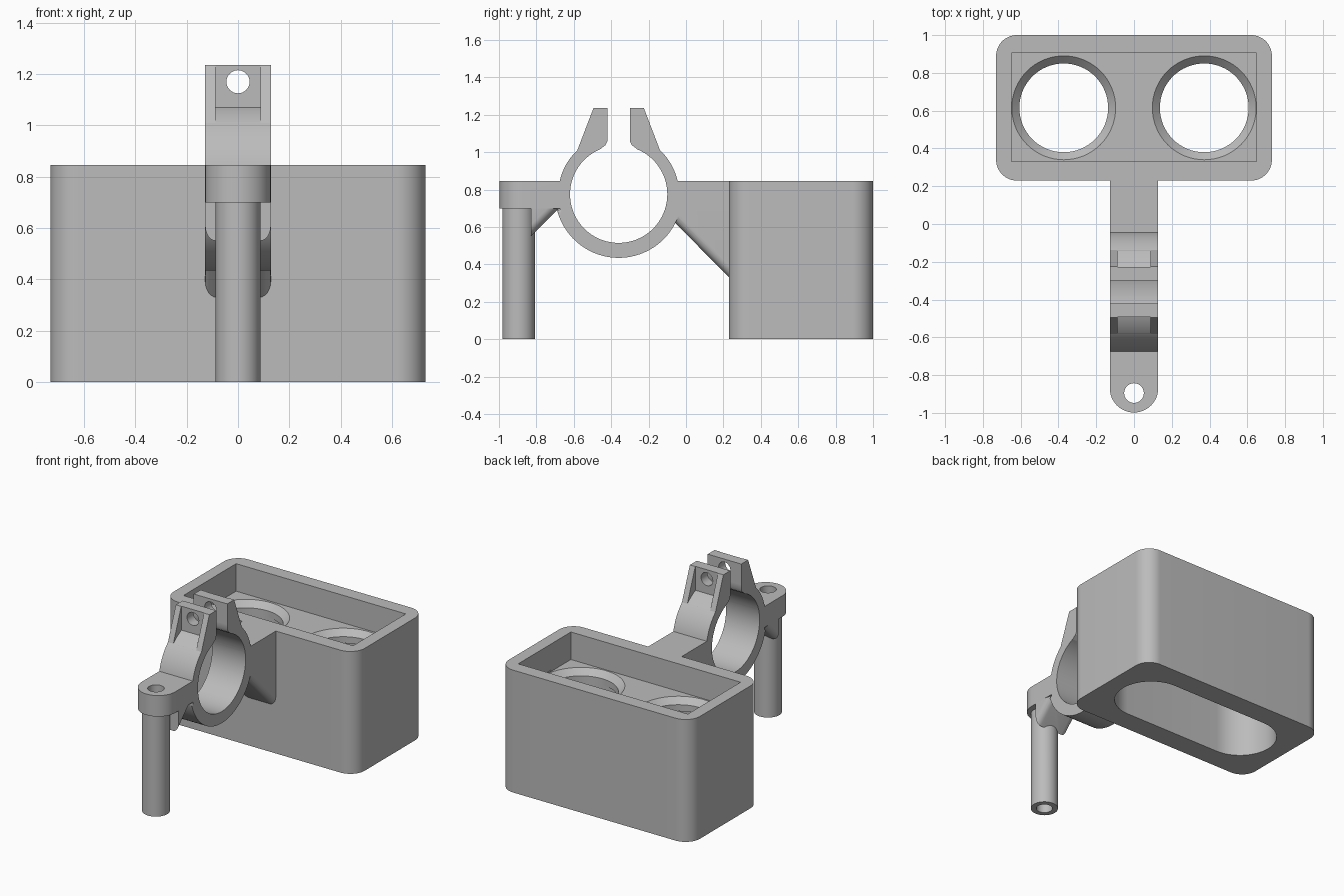
import bpy, bmesh
from math import sin, cos, pi, radians, sqrt

if "Cube" in bpy.data.objects:
    bpy.data.objects.remove(bpy.data.objects["Cube"], do_unlink=True)

grey = bpy.data.materials.new("plain grey")
grey.use_nodes = True
COLOUR = (0.5, 0.5, 0.5, 1)
grey.diffuse_color = COLOUR
grey.node_tree.nodes["Principled BSDF"].inputs["Base Color"].default_value = COLOUR

AXES = {"x": lambda u, v, w: (w, u, v),
        "y": lambda u, v, w: (u, w, v),
        "z": lambda u, v, w: (u, v, w)}


def arc(cu, cv, r, start, end, steps=24):
    angles = [radians(start + (end - start) * i / steps) for i in range(steps + 1)]
    return [(cu + r * cos(a), cv + r * sin(a)) for a in angles]


def circle(cu, cv, r, steps=64):
    return arc(cu, cv, r, 0, 360, steps)[:-1]


def rounded_rect(hx, hy, r, cy):
    """Outline of a rectangle with round corners, centred on x = 0."""
    ix, iy = hx - r, hy - r
    pts = []
    for i, (sx, sy) in enumerate([(1, 1), (-1, 1), (-1, -1), (1, -1)]):
        pts += arc(sx * ix, cy + sy * iy, r, i * 90, i * 90 + 90, 16)
    return [p for i, p in enumerate(pts)
            if abs(p[0] - pts[i - 1][0]) + abs(p[1] - pts[i - 1][1]) > 1e-5]


def prism(name, outline, axis, low, high, end_outline=None, bevel=0, below=0):
    """Extrude an outline; optionally round its side edges below a height."""
    bm = bmesh.new()
    place = AXES[axis]
    first = [bm.verts.new(place(u, v, low)) for u, v in outline]
    last = [bm.verts.new(place(u, v, high)) for u, v in end_outline or outline]
    bm.faces.new(first)
    bm.faces.new(last)
    for i in range(len(first)):
        bm.faces.new((first[i - 1], first[i], last[i], last[i - 1]))
    if bevel:
        edges = [e for e in bm.edges
                 if abs(e.verts[0].co.x - e.verts[1].co.x) < 1e-5
                 and all(v.co.z < below for v in e.verts)]
        bmesh.ops.bevel(bm, geom=edges, offset=bevel, segments=6,
                        profile=0.5, affect="EDGES", clamp_overlap=True)
    bmesh.ops.recalc_face_normals(bm, faces=bm.faces)
    mesh = bpy.data.meshes.new(name)
    bm.to_mesh(mesh)
    bm.free()
    mesh.materials.append(grey)
    ob = bpy.data.objects.new(name, mesh)
    bpy.context.collection.objects.link(ob)
    return ob


def combine(target, tools, operation):
    bpy.context.view_layer.objects.active = target
    for tool in tools:
        mod = target.modifiers.new("combine", "BOOLEAN")
        mod.operation, mod.solver, mod.object = operation, "EXACT", tool
        bpy.ops.object.modifier_apply(modifier=mod.name)
        bpy.data.objects.remove(tool, do_unlink=True)


def smooth(ob):
    bpy.ops.object.select_all(action="DESELECT")
    ob.select_set(True)
    bpy.context.view_layer.objects.active = ob
    bpy.ops.object.shade_smooth_by_angle(angle=radians(25))


# Box with a sunken top, two chamfered round holes and a slot underneath
TOP, FLOOR, PLATE = 0.845, 0.655, 0.57
BOX_Y, HOLE_X, HOLE_R = 0.615, 0.372, 0.235
box = prism("twin_hole_box", rounded_rect(0.73, 0.385, 0.11, BOX_Y), "z", 0, TOP)
cuts = [prism("recess", [(-0.648, 0.33), (0.648, 0.33), (0.648, 0.905), (-0.648, 0.905)],
              "z", FLOOR, 1),
        prism("slot", rounded_rect(HOLE_X + HOLE_R, HOLE_R, HOLE_R, BOX_Y), "z", -0.1, PLATE)]
for x in (-HOLE_X, HOLE_X):
    cuts.append(prism("hole", circle(x, BOX_Y, HOLE_R), "z", PLATE - 0.1, 0.8))
    cuts.append(prism("chamfer", circle(x, BOX_Y, HOLE_R), "z", FLOOR - 0.04, FLOOR + 0.01,
                      circle(x, BOX_Y, HOLE_R + 0.05)))
combine(box, cuts, "DIFFERENCE")
smooth(box)

# Clamp ring with its lugs, arm, front tab and hollow pin
CY, CZ, RING, HALF = -0.36, 0.775, 0.323, 0.128
PIN_Y = -0.895
clamp = prism("clamp_bracket", circle(CY, CZ, RING, 96), "x", -HALF, HALF)
parts = [
    prism("ring_rib", arc(CY, CZ, 0.34, 193, 347, 40), "x", -HALF, HALF,
          bevel=0.02, below=0.75),
    prism("lugs", [(CY - 0.225, 1.0), (CY - 0.1, 0.85), (CY + 0.1, 0.85), (CY + 0.225, 1.0),
                   (CY + 0.135, 1.235), (CY - 0.135, 1.235)], "x", -HALF, HALF),
    prism("arm", [(-0.12, TOP), (-0.12, 0.685), (0.26, 0.30), (0.26, TOP)], "x", -HALF, HALF,
          bevel=0.045, below=0.75),
    prism("tab", arc(0, -0.87, HALF, 180, 360) + [(HALF, -0.56), (-HALF, -0.56)],
          "z", 0.70, TOP),
    prism("front_gusset", [(-0.83, 0.55), (-0.64, 0.74), (-0.64, 0.80), (-0.83, 0.80)],
          "x", -HALF, HALF, bevel=0.045, below=0.75),
    prism("pin", circle(0, PIN_Y, 0.087), "z", 0, 0.75),
]
combine(clamp, parts, "UNION")

# Bore, split between the lugs, bolt hole, pin hole and lug pockets
flare = [(0.06, 1.3), (0.06, 1.06), (0.07, 1.038), (0.1, 1.015), (0.1, 0.9)]
gap = [(CY + u, z) for u, z in flare] + [(CY - u, z) for u, z in reversed(flare)]
cuts = [prism("bore", circle(CY, CZ, 0.26, 96), "x", -0.3, 0.3),
        prism("gap", gap, "x", -0.3, 0.3),
        prism("bolt_hole", circle(0, 1.17, 0.045, 32), "y", -0.7, 0),
        prism("pin_hole", circle(0, PIN_Y, 0.052, 48), "z", -0.1, 1)]
for side in (-1, 1):
    steps = [0.132 + 0.012 * i for i in range(11)]
    curve = [(CY + side * u, CZ + sqrt(RING * RING - u * u)) for u in steps]
    outer = [(CY + side * steps[-1], 1.3), (CY + side * steps[0], 1.3)]
    cuts.append(prism("pocket", curve + outer, "x", -0.087, 0.087))
combine(clamp, cuts, "DIFFERENCE")
smooth(clamp)
